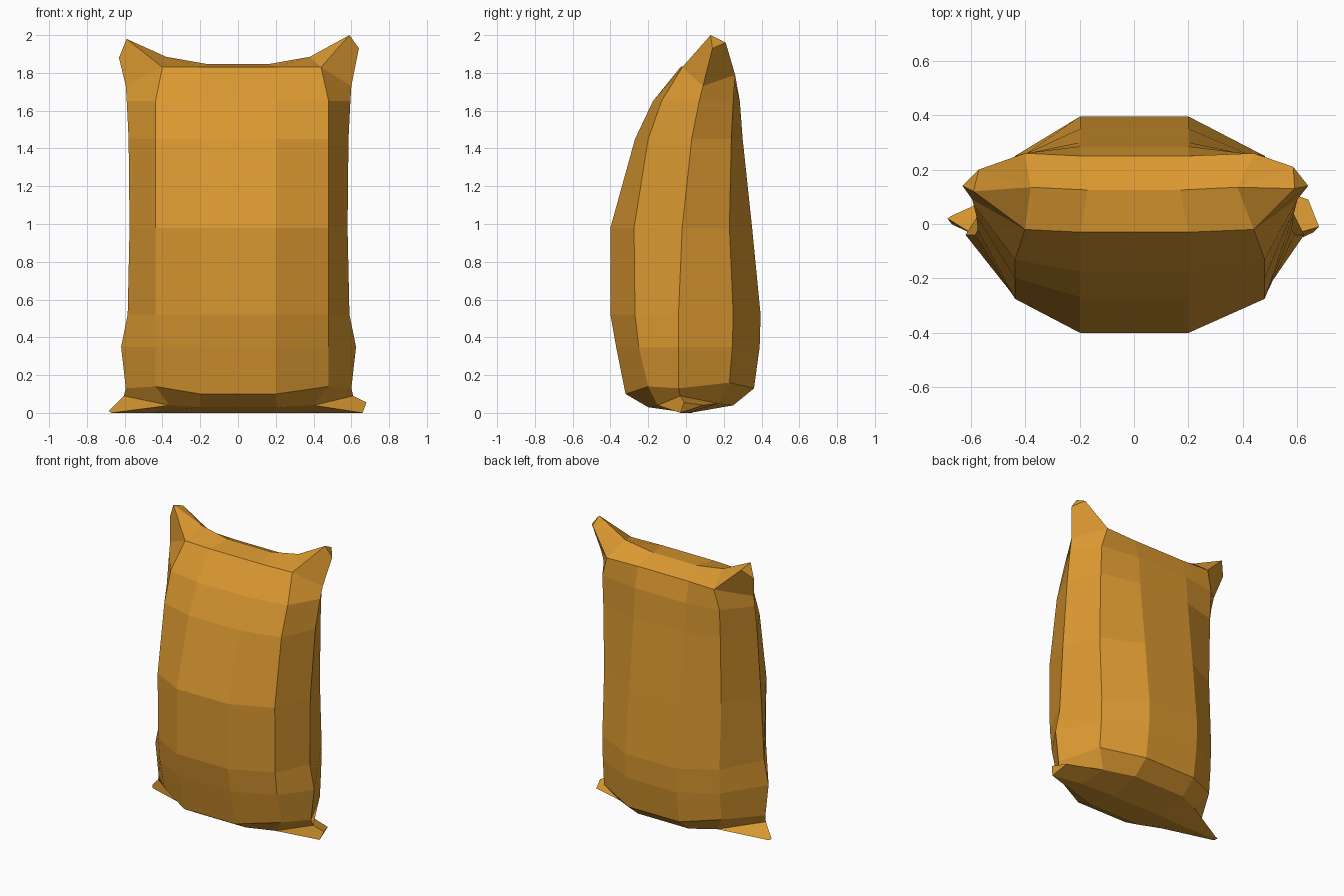
import bpy
import bmesh

cube = bpy.data.objects.get("Cube")
if cube:
    bpy.data.objects.remove(cube)

ochre = bpy.data.materials.new("ochre_cloth")
ochre.use_nodes = True
colour = (0.70, 0.315, 0.03, 1)
ochre.diffuse_color = colour
shader = ochre.node_tree.nodes["Principled BSDF"]
shader.inputs["Base Color"].default_value = colour
shader.inputs["Roughness"].default_value = 0.9

bm = bmesh.new()


def add_ring(z, front, front_corner, side_x, side, back_corner, back,
             corner_x=0.48, lift=(0, 0, 0, 0)):
    """Ten-sided section, running from the front left point around to the front right."""
    half = [(0.2, front, z + lift[0]),
            (corner_x, front_corner, z + lift[1]),
            (side_x, side, z + lift[2]),
            (corner_x, back_corner, z + lift[3]),
            (0.2, back, z)]
    left = [bm.verts.new(p) for p in half]
    # The right half is a little slimmer at the corners
    right = [bm.verts.new((-x * (0.91 if i in (1, 3) else 0.99), y, pz))
             for i, (x, y, pz) in enumerate(half)]
    return left + right[::-1]


def bridge(lower, upper):
    count = len(lower)
    for i in range(count):
        j = (i + 1) % count
        bm.faces.new((lower[i], lower[j], upper[j], upper[i]))


def close_end(ring, middle, shoulder, ears):
    """Close an end with a ridge that runs out to a blunt ear on both sides."""
    ridge = []
    for sign, half, ear in ((1, ring[:5], ears[0]), (-1, ring[:4:-1], ears[1])):
        front, front_corner, side, back_corner, back = half
        m, n = [bm.verts.new((sign * x, y, z)) for x, y, z in (middle, shoulder)]
        a, o, b = [bm.verts.new(p) for p in ear]
        for face in ((front, front_corner, n, m), (front_corner, a, n),
                     (front_corner, side, o, a), (side, back_corner, b, o),
                     (back_corner, n, b), (back_corner, back, m, n),
                     (n, a, b), (a, o, b)):
            bm.faces.new(face)
        ridge.append((front, back, m))
    (f1, b1, m1), (f2, b2, m2) = ridge
    bm.faces.new((f1, m1, m2, f2))
    bm.faces.new((m1, b1, b2, m2))


# Filled body, from the underside up to the seam
rings = [
    add_ring(0.04, -0.20, -0.15, 0.61, -0.03, 0.17, 0.25, 0.40, (-0.01, 0, 0.05, 0.01)),
    add_ring(0.13, -0.32, -0.20, 0.60, -0.04, 0.23, 0.36, 0.48, (-0.03, 0.01, 0, 0.03)),
    add_ring(0.35, -0.37, -0.25, 0.625, -0.04, 0.245, 0.39),
    add_ring(0.52, -0.40, -0.27, 0.59, -0.04, 0.25, 0.395),
    add_ring(0.98, -0.40, -0.275, 0.58, -0.02, 0.23, 0.35),
    add_ring(1.45, -0.27, -0.20, 0.585, 0.03, 0.24, 0.30),
    add_ring(1.65, -0.175, -0.13, 0.595, 0.07, 0.25, 0.285),
    add_ring(1.79, -0.03, -0.02, 0.60, 0.09, 0.26, 0.25, 0.44, (0.04, 0.04, -0.06, 0)),
]
for lower, upper in zip(rings, rings[1:]):
    bridge(lower, upper)

# Gathered top with two upright ears
close_end(rings[-1], (0.17, 0.125, 1.848), (0.38, 0.135, 1.885),
          [[(0.59, 0.13, 2.0), (0.64, 0.14, 1.93), (0.585, 0.21, 1.96)],
           [(-0.59, 0.12, 1.98), (-0.63, 0.14, 1.88), (-0.57, 0.20, 1.95)]])

# Flat underside with two ears splayed sideways
close_end(rings[0], (0.2, 0.02, 0.0), (0.45, 0.01, 0.0),
          [[(0.66, -0.03, 0.0), (0.68, -0.01, 0.055), (0.64, 0.09, 0.04)],
           [(-0.67, 0.0, 0.0), (-0.685, 0.02, 0.01), (-0.67, 0.03, 0.0)]])

bmesh.ops.recalc_face_normals(bm, faces=bm.faces)
mesh = bpy.data.meshes.new("sack")
bm.to_mesh(mesh)
bm.free()
mesh.materials.append(ochre)
sack = bpy.data.objects.new("sack", mesh)
bpy.context.collection.objects.link(sack)
